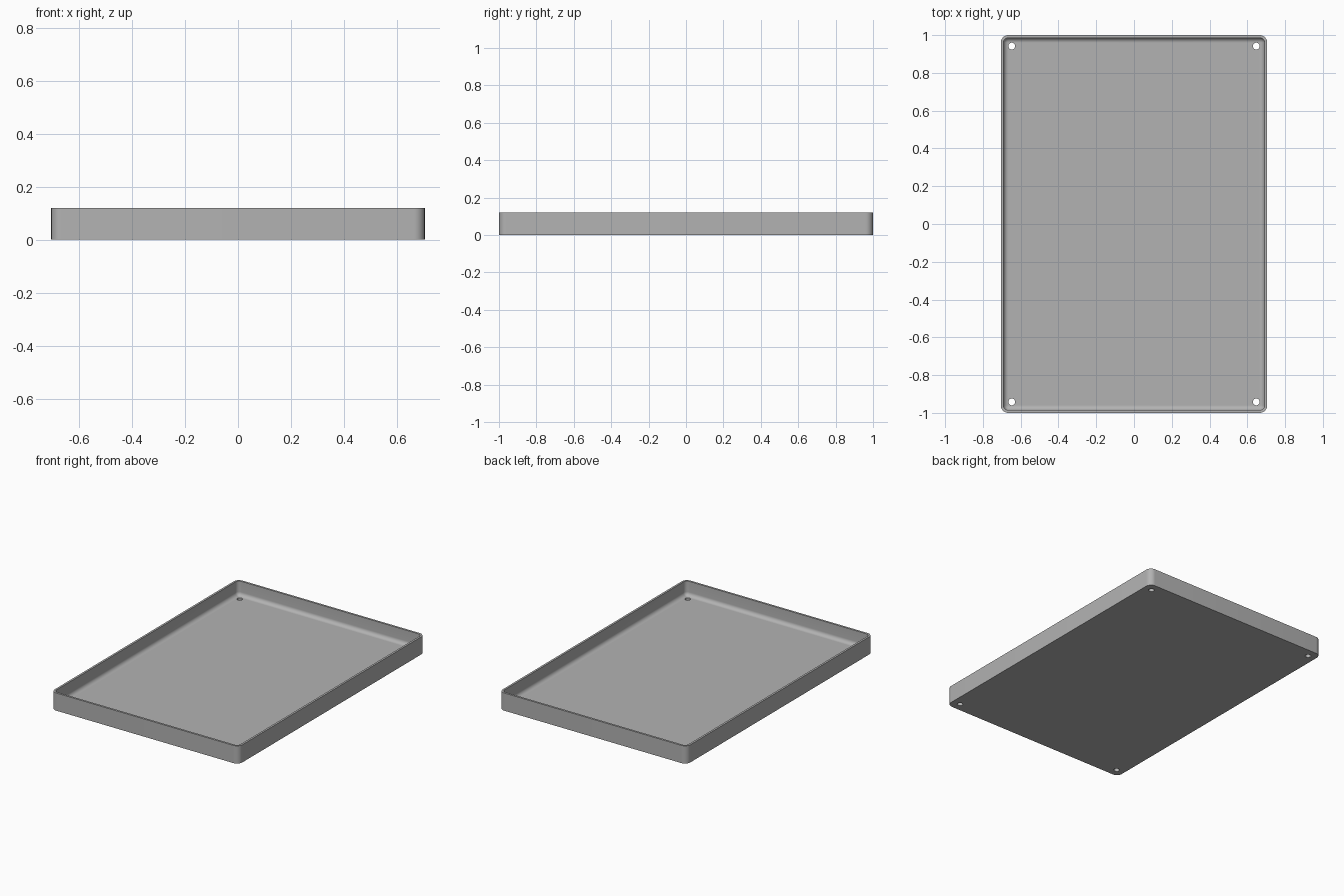
import bpy, bmesh, math

cube = bpy.data.objects.get("Cube")
if cube:
    bpy.data.objects.remove(cube, do_unlink=True)

HALF_X, HALF_Y, HEIGHT = 0.705, 1.0, 0.12
CORNER, WALL, FLOOR, FILLET = 0.04, 0.014, 0.022, 0.026
HOLE_X, HOLE_Y, HOLE_R = 0.647, 0.942, 0.018
STEPS = 10

grey = bpy.data.materials.new("plain grey")
grey.use_nodes = True
colour = (0.45, 0.45, 0.45, 1)
grey.diffuse_color = colour
grey.node_tree.nodes["Principled BSDF"].inputs["Base Color"].default_value = colour


def make_object(name, bm):
    bmesh.ops.recalc_face_normals(bm, faces=bm.faces)
    mesh = bpy.data.meshes.new(name)
    bm.to_mesh(mesh)
    bm.free()
    mesh.materials.append(grey)
    obj = bpy.data.objects.new(name, mesh)
    bpy.context.collection.objects.link(obj)
    return obj


def rounded_loop(bm, inset, z):
    """Rounded rectangle of vertices, moved inwards by inset."""
    radius = max(CORNER - inset, 0.002)
    cx, cy = HALF_X - inset - radius, HALF_Y - inset - radius
    verts = []
    for quarter, (sx, sy) in enumerate([(1, 1), (-1, 1), (-1, -1), (1, -1)]):
        for i in range(STEPS + 1):
            a = (quarter + i / STEPS) * math.pi / 2
            verts.append(bm.verts.new((sx * cx + radius * math.cos(a),
                                       sy * cy + radius * math.sin(a), z)))
    return verts


# Tray: outer wall, rim, inner wall and a fillet down to the floor
profile = [(0, 0), (0, HEIGHT), (WALL, HEIGHT)]
for i in range(9):
    a = i / 8 * math.pi / 2
    profile.append((WALL + FILLET * (1 - math.cos(a)),
                    FLOOR + FILLET * (1 - math.sin(a))))

bm = bmesh.new()
loops = [rounded_loop(bm, inset, z) for inset, z in profile]
for low, high in zip(loops, loops[1:]):
    for i in range(len(low)):
        j = (i + 1) % len(low)
        bm.faces.new((low[i], low[j], high[j], high[i]))
bm.faces.new(loops[0])
bm.faces.new(loops[-1])
tray = make_object("tray", bm)

# Corner screw holes
bm = bmesh.new()
for sx in (-1, 1):
    for sy in (-1, 1):
        made = bmesh.ops.create_cone(bm, cap_ends=True, segments=32, radius1=HOLE_R,
                                     radius2=HOLE_R, depth=0.2)
        bmesh.ops.translate(bm, verts=made["verts"], vec=(sx * HOLE_X, sy * HOLE_Y, 0))
cutter = make_object("hole_cutter", bm)
cutter.hide_render = True
cutter.hide_set(True)

cut = tray.modifiers.new("Screw holes", "BOOLEAN")
cut.operation = "DIFFERENCE"
cut.solver = "EXACT"
cut.object = cutter

# Smooth fillets and corners, sharp edges elsewhere
bpy.ops.object.select_all(action="DESELECT")
tray.select_set(True)
bpy.context.view_layer.objects.active = tray
bpy.ops.object.modifier_apply(modifier=cut.name)
bpy.data.objects.remove(cutter, do_unlink=True)
bpy.ops.object.shade_smooth_by_angle(angle=math.radians(30))
